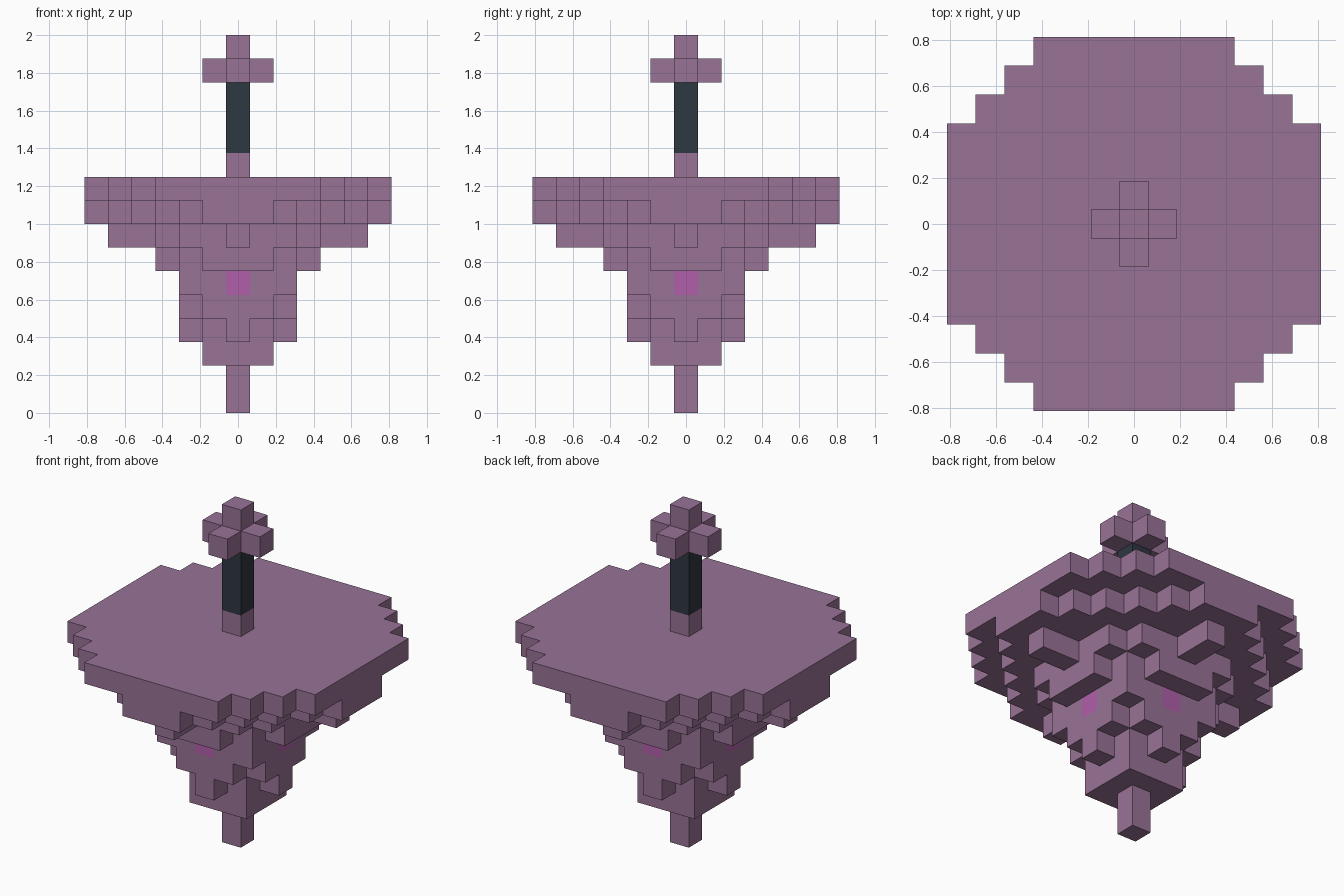
import bpy, bmesh
from mathutils import Vector

old = bpy.data.objects.get("Cube")
if old:
    bpy.data.objects.remove(old, do_unlink=True)

U = 0.125  # size of one block


def material(name, rgb):
    m = bpy.data.materials.new(name)
    m.use_nodes = True
    m.diffuse_color = (*rgb, 1)
    m.node_tree.nodes["Principled BSDF"].inputs["Base Color"].default_value = (*rgb, 1)
    return m


PURPLE = material("dusty_purple", (0.315, 0.170, 0.305))
GLOW = material("magenta_glow", (0.435, 0.115, 0.400))
DARK = material("dark_slate", (0.026, 0.038, 0.052))

AXES = [Vector(v) for v in ((1, 0, 0), (-1, 0, 0), (0, 1, 0), (0, -1, 0), (0, 0, 1), (0, 0, -1))]


def block_part(name, layers, mats, rule=None):
    """layers: {level: reach of the blocks in y for each distance in x}"""
    cells = {(i, j, k)
             for k, reach in layers.items()
             for i in range(1 - len(reach), len(reach))
             for j in range(-reach[abs(i)], reach[abs(i)] + 1)}
    bm = bmesh.new()
    for cell in sorted(cells):
        centre = Vector(cell) + Vector((0, 0, 0.5))
        for n in AXES:
            if tuple(int(c) for c in Vector(cell) + n) in cells:
                continue  # hidden between two blocks
            s = Vector((n.y, n.z, n.x)) / 2
            t = n.cross(s)
            c = centre + n / 2
            face = bm.faces.new([bm.verts.new((c + d) * U) for d in (-s - t, s - t, s + t, t - s)])
            face.material_index = rule(cell, n) if rule else 0
    bmesh.ops.remove_doubles(bm, verts=bm.verts, dist=U / 100)
    bmesh.ops.dissolve_limit(bm, angle_limit=0.01, verts=bm.verts, edges=bm.edges,
                             delimit={'MATERIAL'})
    me = bpy.data.meshes.new(name)
    bm.to_mesh(me)
    bm.free()
    for m in mats:
        me.materials.append(m)
    ob = bpy.data.objects.new(name, me)
    bpy.context.collection.objects.link(ob)
    return ob


# Stepped island, widening from the hanging tip to the flat deck
island = {
    0: [0],
    1: [0],
    2: [1, 1],
    3: [2, 1, 0],
    4: [2, 2, 1],
    5: [2, 2, 2],
    6: [3, 3, 2, 1],
    7: [5, 3, 3, 2, 0, 0],
    8: [6, 6, 5, 4, 3, 2, 1],
    9: [6, 6, 6, 6, 5, 4, 3],
}


# One glowing block face in the middle of each side
def glow_rule(cell, n):
    i, j, k = cell
    return int(k == 5 and n.z == 0 and 0 in (i, j))


block_part("floating_island", island, [PURPLE, GLOW], glow_rule)

# Post with a dark shaft and a cross-shaped finial
block_part("post_base", {10: [0]}, [PURPLE])
block_part("post_shaft", {k: [0] for k in range(11, 14)}, [DARK])
block_part("finial", {14: [1, 0], 15: [0]}, [PURPLE])
